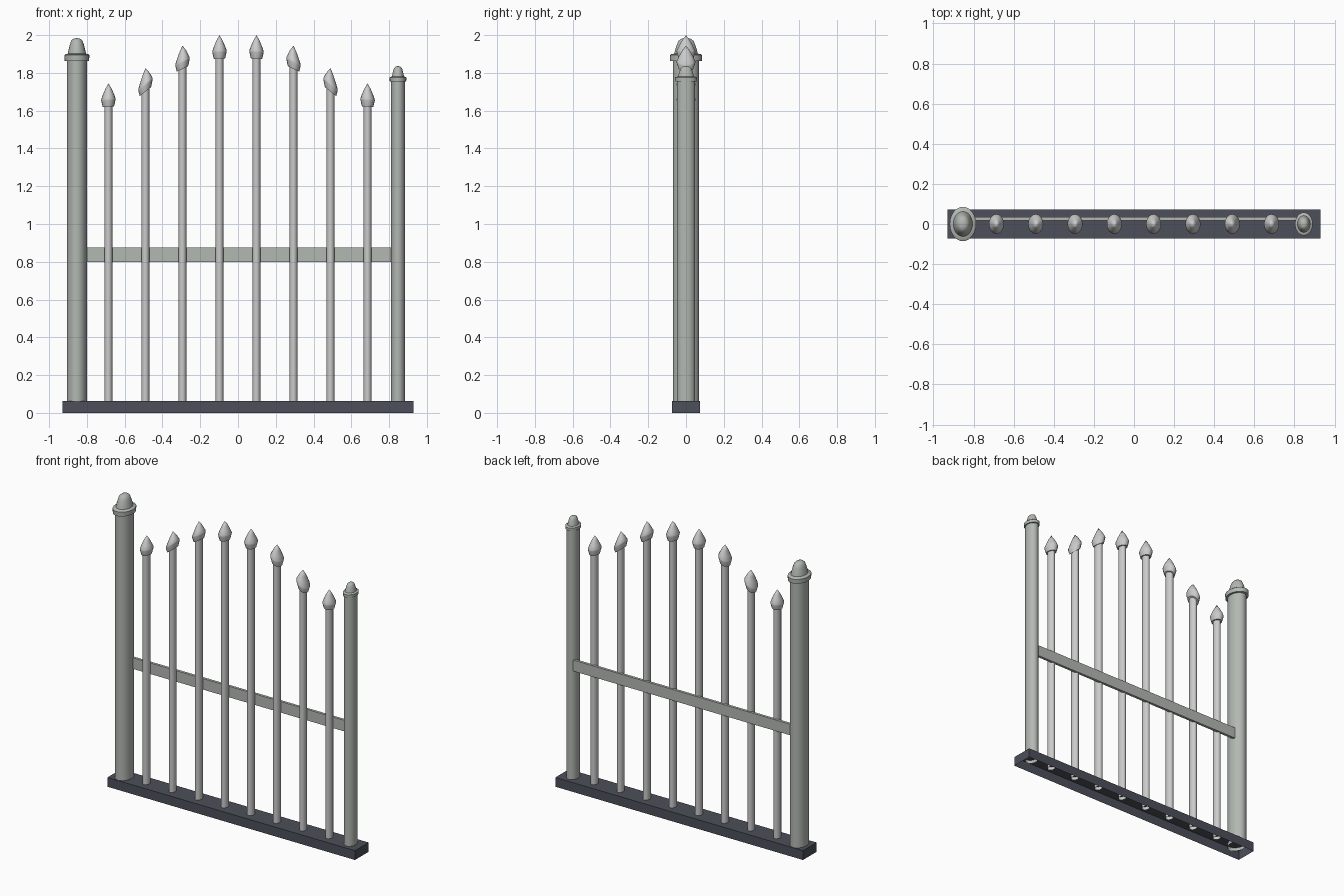
import bpy, bmesh, math

if "Cube" in bpy.data.objects:
    bpy.data.objects.remove(bpy.data.objects["Cube"])

DEPTH = 1.3  # round parts are slightly oval, deeper in y


def material(name, rgb):
    m = bpy.data.materials.new(name)
    m.diffuse_color = (*rgb, 1)
    m.use_nodes = True
    m.node_tree.nodes["Principled BSDF"].inputs["Base Color"].default_value = m.diffuse_color
    return m


slate = material("dark_slate", (0.072, 0.079, 0.100))
stone = material("grey_green", (0.45, 0.48, 0.45))
steel = material("light_grey", (0.60, 0.60, 0.60))


def finish(bm, name, mat, smooth=True):
    bmesh.ops.recalc_face_normals(bm, faces=bm.faces)
    me = bpy.data.meshes.new(name)
    bm.to_mesh(me)
    bm.free()
    me.materials.append(mat)
    ob = bpy.data.objects.new(name, me)
    bpy.context.collection.objects.link(ob)
    if smooth:
        bpy.ops.object.select_all(action='DESELECT')
        bpy.context.view_layer.objects.active = ob
        ob.select_set(True)
        bpy.ops.object.shade_smooth_by_angle(angle=math.radians(35))
    return ob


def lathe(name, cx, profile, mat, sides=20, slope=0.0):
    """Oval lathe of (radius, z); slope shears z along x about the axis."""
    bm = bmesh.new()
    rings = []
    for r, z in profile:
        if r == 0:
            rings.append([bm.verts.new((cx, 0, z))])
            continue
        ring = []
        for i in range(sides):
            a = 2 * math.pi * i / sides
            x = r * math.cos(a)
            ring.append(bm.verts.new((cx + x, DEPTH * r * math.sin(a), z + slope * x)))
        rings.append(ring)
    for a, b in zip(rings, rings[1:]):
        for i in range(sides):
            j = (i + 1) % sides
            if len(a) == 1:
                bm.faces.new((a[0], b[j], b[i]))
            elif len(b) == 1:
                bm.faces.new((a[i], a[j], b[0]))
            else:
                bm.faces.new((a[i], a[j], b[j], b[i]))
    return finish(bm, name, mat)


def box(name, lo, hi, mat, open_bottom=False):
    bm = bmesh.new()
    bmesh.ops.create_cube(bm, size=1)
    for v in bm.verts:
        v.co = [lo[k] if v.co[k] < 0 else hi[k] for k in range(3)]
    bm.normal_update()
    if open_bottom:
        under = [f for f in bm.faces if f.normal.z < -0.9]
        bmesh.ops.delete(bm, geom=under, context='FACES_ONLY')
    return finish(bm, name, mat, smooth=False)


# Base channel, open underneath, and the rail at the back
box("base", (-0.93, -0.073, 0), (0.93, 0.073, 0.063), slate, open_bottom=True)
box("rail", (-0.84, 0.018, 0.80), (0.84, 0.036, 0.875), stone)


# End posts with collar and domed cap
def post(side, cx, r, top, s):
    lathe(side + "_post", cx, [(r, 0.04), (r, top + 0.01 * s)], stone, 24)
    cap = [(0.052, 0), (0.065, 0.002), (0.066, 0.032), (0.060, 0.037), (0.048, 0.040),
           (0.044, 0.060), (0.037, 0.088), (0.030, 0.108), (0.020, 0.118),
           (0.010, 0.121), (0, 0.122)]
    lathe(side + "_post_cap", cx, [(a * s, top + b * s) for a, b in cap], stone, 24)


post("left", -0.853, 0.053, 1.862, 1.0)
post("right", 0.847, 0.037, 1.754, 0.67)

# Pickets with spear heads, mirrored; the heads lean along the arched top
head = [(0, -0.124), (0.030, -0.124), (0.038, -0.090), (0.038, -0.082),
        (0.029, -0.058), (0.016, -0.028), (0, 0)]
for n, (x, tip, slope) in enumerate([(0.098, 2.0, 0.05), (0.294, 1.945, 0.48),
                                     (0.490, 1.825, 0.78), (0.686, 1.745, 0.08)], 1):
    for side, s in (("left", -1), ("right", 1)):
        lathe(f"{side}_picket_{n}", s * x, [(0.022, 0.04), (0.022, tip - 0.10)], steel, 16)
        lathe(f"{side}_spear_head_{n}", s * x, [(r, tip + z) for r, z in head],
              steel, 16, -s * slope)
